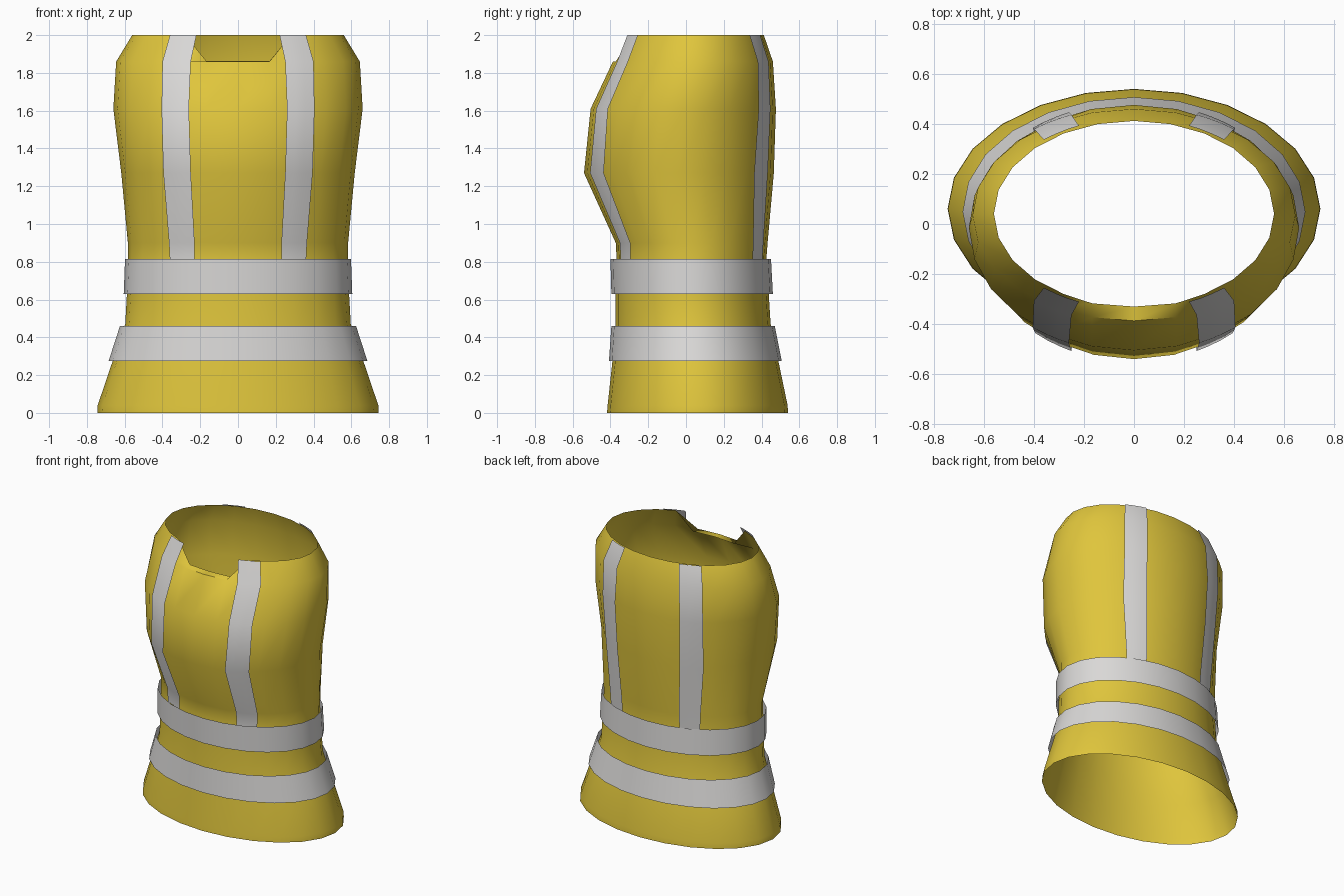
import bpy, math

if "Cube" in bpy.data.objects:
    bpy.data.objects.remove(bpy.data.objects["Cube"])

SIDES = 24


def material(name, rgb):
    m = bpy.data.materials.new(name)
    m.diffuse_color = (*rgb, 1)
    m.use_nodes = True
    m.node_tree.nodes["Principled BSDF"].inputs["Base Color"].default_value = m.diffuse_color
    return m


YELLOW = material("safety yellow", (0.74, 0.56, 0.045))
SILVER = material("reflective silver", (0.70, 0.69, 0.68))

# Body outline rows: height, half width, front y, back y
PROFILE = [
    (0.00, 0.745, -0.418, 0.54), (0.04, 0.743, -0.415, 0.538),
    (0.27, 0.665, -0.39, 0.49), (0.47, 0.597, -0.373, 0.448),
    (0.63, 0.588, -0.373, 0.438), (0.81, 0.583, -0.367, 0.425),
    (0.90, 0.583, -0.372, 0.432), (1.27, 0.618, -0.54, 0.465),
    (1.61, 0.66, -0.505, 0.476), (1.86, 0.645, -0.387, 0.46),
    (2.00, 0.56, -0.33, 0.412),
]


def make_object(name, verts, faces, mat):
    me = bpy.data.meshes.new(name)
    me.from_pydata(verts, [], faces)
    me.materials.append(mat)
    ob = bpy.data.objects.new(name, me)
    bpy.context.collection.objects.link(ob)
    bpy.ops.object.select_all(action='DESELECT')
    ob.select_set(True)
    bpy.context.view_layer.objects.active = ob
    bpy.ops.object.shade_smooth_by_angle(angle=math.radians(60))
    return ob


def ring(z, a, front, back):
    # Elliptical cross-section, starting at the front centre
    yc, b = (front + back) / 2, (back - front) / 2
    return [(a * math.sin(t), yc - b * math.cos(t), z)
            for t in (2 * math.pi * i / SIDES for i in range(SIDES))]


def tube(name, rows, mat, neckline=False):
    verts = [v for row in rows for v in ring(*row)]
    if neckline:
        # Front of the top loop folds down into a scooped neck
        top = len(verts) - SIDES
        for i in (-1, 0, 1):
            k = top + i % SIDES
            x, y, z = verts[k]
            verts[k] = (x * 1.15, y, 1.862)
    faces = []
    for r in range(len(rows) - 1):
        for i in range(SIDES):
            j = (i + 1) % SIDES
            p, q = r * SIDES, (r + 1) * SIDES
            faces.append((p + i, p + j, q + j, q + i))
    return make_object(name, verts, faces, mat)


def strap(name, side, facing):
    # Strip lying just outside the body; facing -1 is front, 1 is back
    edges = [(0.23, 0.36), (0.23, 0.365), (0.25, 0.395),
             (0.26, 0.405), (0.25, 0.40), (0.22, 0.36)]
    rows = [(0.80,) + PROFILE[5][1:]] + PROFILE[6:]
    verts = []
    for (z, a, front, back), (x0, x1) in zip(rows, edges):
        a, yc, b = a + 0.01, (front + back) / 2, (back - front) / 2 + 0.01
        for k in range(4):
            x = x0 + (x1 - x0) * k / 3
            verts.append((side * x, yc + facing * b * math.sqrt(1 - (x / a) ** 2), z))
    faces = []
    for r in range(len(rows) - 1):
        for k in range(3):
            p = r * 4 + k
            f = (p, p + 1, p + 5, p + 4)
            faces.append(f if side * facing < 0 else f[::-1])
    make_object(name, verts, faces, SILVER)


# Fabric body
tube("vest_body", PROFILE, YELLOW, neckline=True)

# Horizontal reflective bands
tube("waist_band", [(0.63, 0.605, -0.395, 0.46), (0.815, 0.598, -0.40, 0.45)], SILVER)
tube("hem_band", [(0.275, 0.685, -0.408, 0.507), (0.46, 0.625, -0.395, 0.47)], SILVER)

# Vertical reflective straps
for side, s in (("left", -1), ("right", 1)):
    strap("front_strap_" + side, s, -1)
    strap("back_strap_" + side, s, 1)
